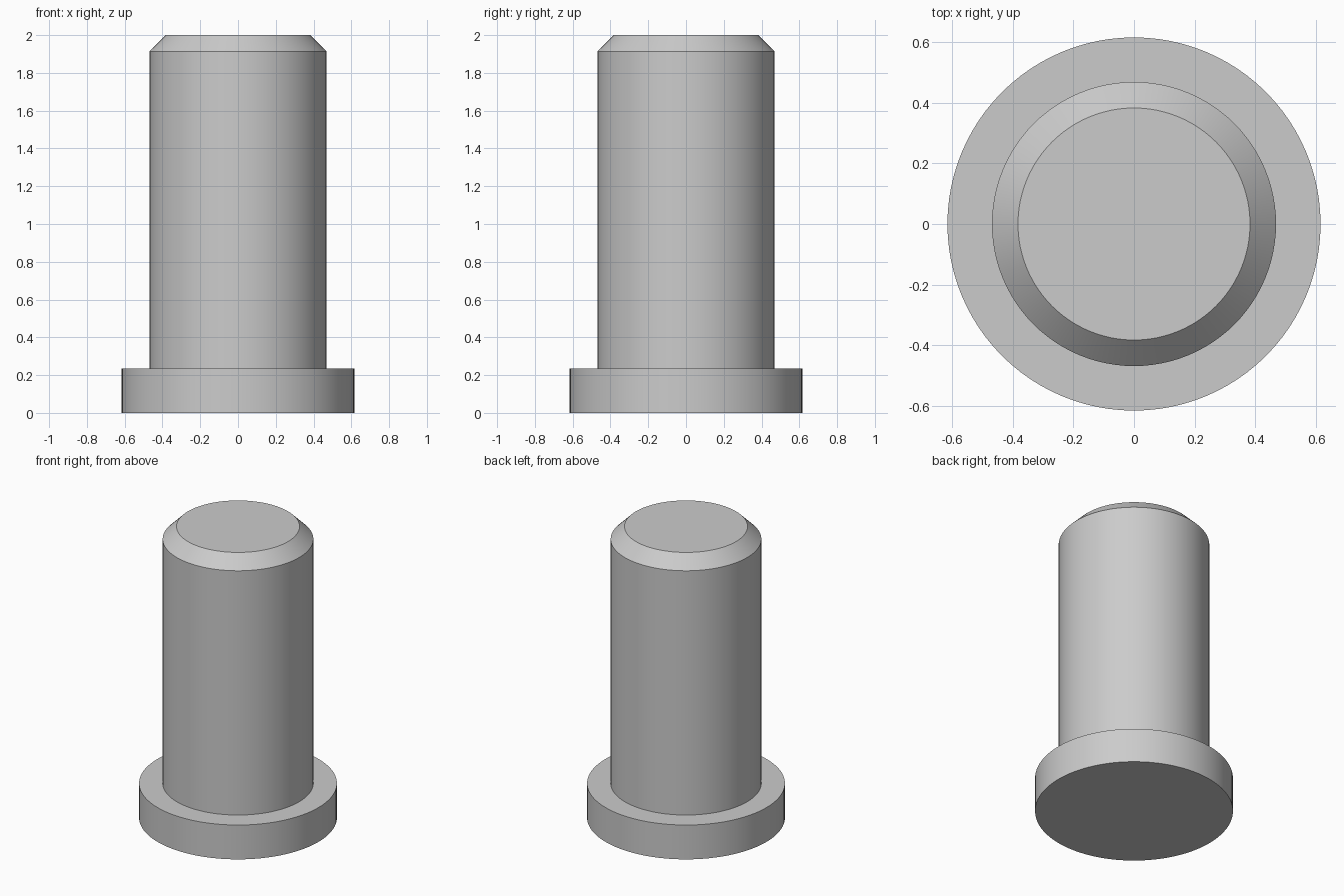
import bpy
import bmesh
import math

SEGMENTS = 96

cube = bpy.data.objects.get("Cube")
if cube:
    bpy.data.objects.remove(cube, do_unlink=True)

# Plain grey metal
grey = bpy.data.materials.new("grey_metal")
grey.use_nodes = True
colour = (0.6, 0.6, 0.6, 1.0)
grey.diffuse_color = colour
grey.node_tree.nodes["Principled BSDF"].inputs["Base Color"].default_value = colour


def lathe(name, profile):
    """Turn a (radius, height) profile into a closed solid with flat ends."""
    bm = bmesh.new()
    rings = []
    for radius, z in profile:
        angles = [math.tau * i / SEGMENTS for i in range(SEGMENTS)]
        rings.append([bm.verts.new((radius * math.cos(a), radius * math.sin(a), z))
                      for a in angles])
    for low, high in zip(rings, rings[1:]):
        for i in range(SEGMENTS):
            j = (i + 1) % SEGMENTS
            bm.faces.new((low[i], low[j], high[j], high[i]))
    bm.faces.new(rings[0][::-1])
    bm.faces.new(rings[-1])
    mesh = bpy.data.meshes.new(name)
    bm.to_mesh(mesh)
    bm.free()
    mesh.materials.append(grey)
    obj = bpy.data.objects.new(name, mesh)
    bpy.context.collection.objects.link(obj)
    bpy.ops.object.select_all(action="DESELECT")
    obj.select_set(True)
    bpy.context.view_layer.objects.active = obj
    bpy.ops.object.shade_smooth_by_angle(angle=math.radians(30))
    return obj


# Flanged pin: wide head, straight shank and chamfered tip in one solid
lathe("flanged_pin", [
    (0.616, 0.0),
    (0.616, 0.236),
    (0.469, 0.236),
    (0.469, 1.914),
    (0.383, 2.0),
])
